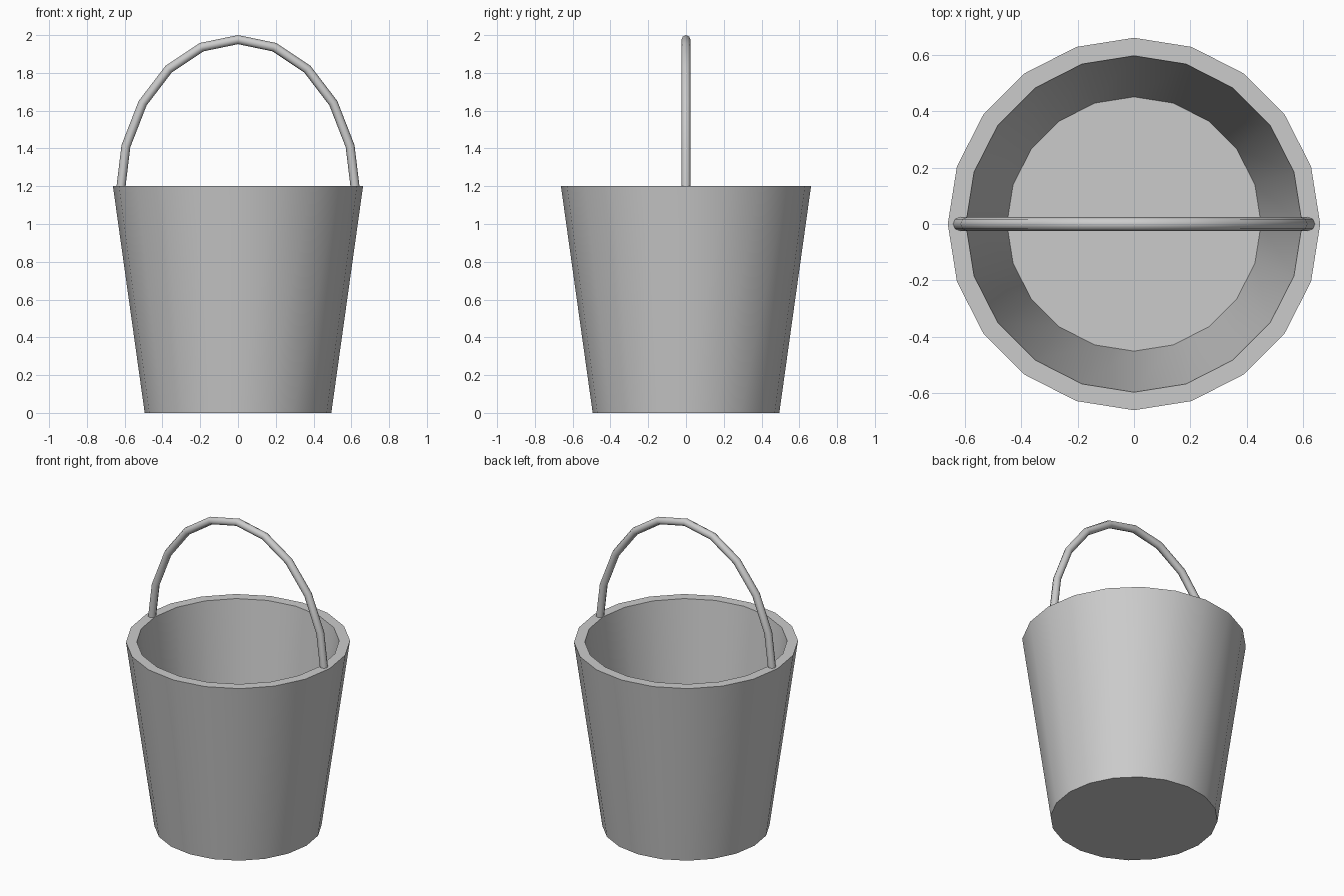
import bpy, bmesh
from math import sin, cos, pi, radians
from mathutils import Vector

if "Cube" in bpy.data.objects:
    bpy.data.objects.remove(bpy.data.objects["Cube"])


def skin(name, rings, angle):
    """Join equal vertex rings into a capped, smooth-by-angle solid."""
    bm = bmesh.new()
    loops = [[bm.verts.new(p) for p in ring] for ring in rings]
    n = len(loops[0])
    for a, b in zip(loops, loops[1:]):
        for i in range(n):
            j = (i + 1) % n
            bm.faces.new((a[i], a[j], b[j], b[i]))
    bm.faces.new(loops[0][::-1])
    bm.faces.new(loops[-1])
    bmesh.ops.recalc_face_normals(bm, faces=bm.faces)
    mesh = bpy.data.meshes.new(name)
    bm.to_mesh(mesh)
    bm.free()
    obj = bpy.data.objects.new(name, mesh)
    bpy.context.collection.objects.link(obj)
    bpy.ops.object.select_all(action='DESELECT')
    obj.select_set(True)
    bpy.context.view_layer.objects.active = obj
    bpy.ops.object.shade_smooth_by_angle(angle=radians(angle))
    return obj


# Tapered bucket: outer wall, flat rim, inner wall, inside floor
SIDES = 20
profile = [(0.494, 0), (0.662, 1.2), (0.598, 1.2), (0.452, 0.05)]
skin("bucket", [[(r * cos(2 * pi * i / SIDES), r * sin(2 * pi * i / SIDES), z)
                 for i in range(SIDES)] for r, z in profile], 35)

# Arched handle: round tube along a half ellipse, ends sunk into the rim
A, B, Z0, R, TUBE = 0.624, 0.816, 1.16, 0.024, 8
rings = []
for k in range(11):
    t = pi * k / 10
    centre = Vector((A * cos(t), 0, Z0 + B * sin(t)))
    out = Vector((B * cos(t), 0, A * sin(t))).normalized()
    rings.append([centre + out * R * cos(2 * pi * i / TUBE)
                  + Vector((0, R * sin(2 * pi * i / TUBE), 0)) for i in range(TUBE)])
skin("handle", rings, 50)
